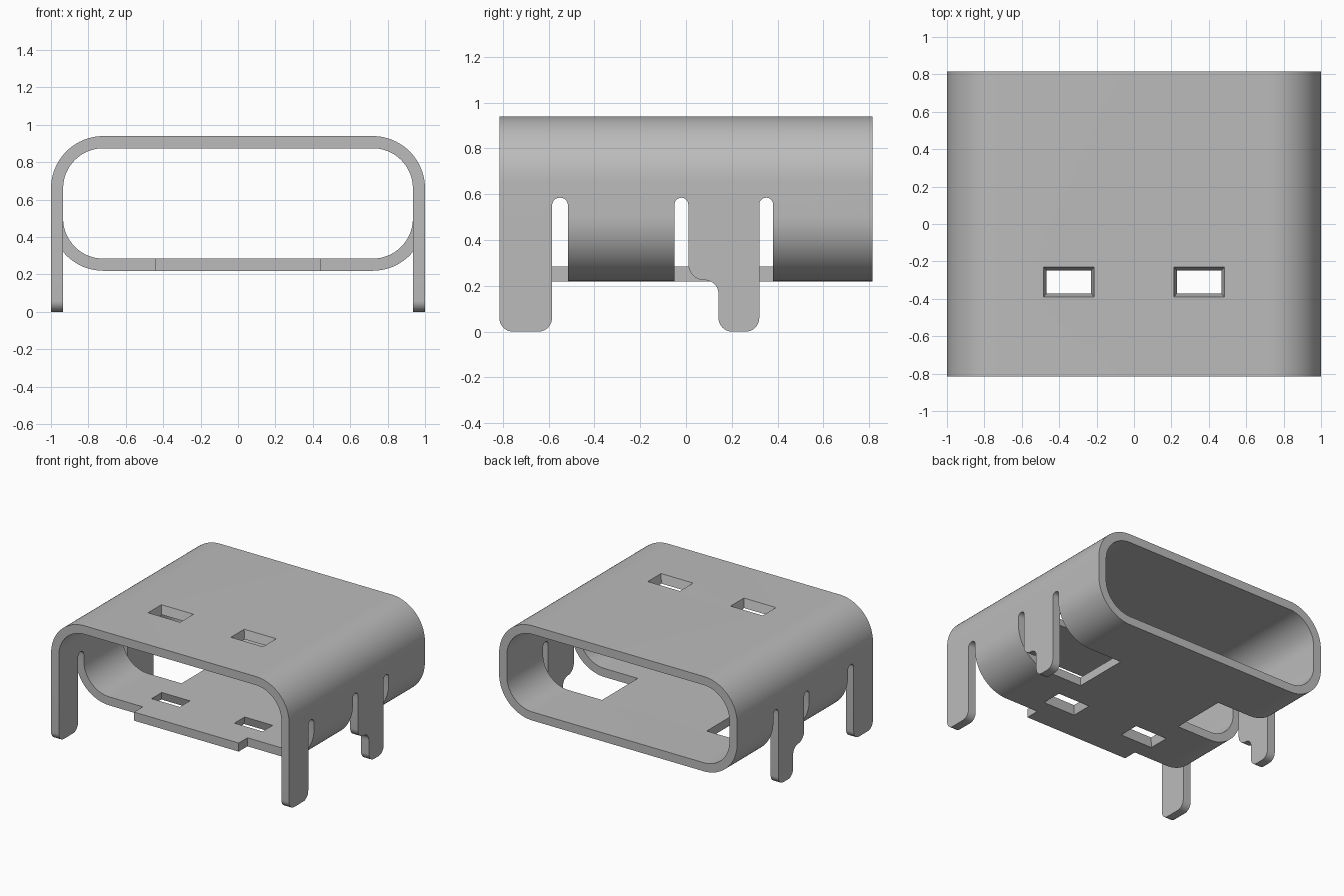
import bpy, bmesh
from math import sin, cos, radians, pi

cube = bpy.data.objects.get("Cube")
if cube:
    bpy.data.objects.remove(cube, do_unlink=True)

# Main dimensions
HALF_DEPTH = 0.815
WALL = 0.065
BASE, TOP = 0.22, 0.94
RADIUS = 0.28
LEG_TOP = 0.53
INNER_X = 0.44

steel = bpy.data.materials.new("steel_grey")
steel.use_nodes = True
colour = (0.5, 0.5, 0.5, 1)
steel.diffuse_color = colour
bsdf = next(n for n in steel.node_tree.nodes if n.type == 'BSDF_PRINCIPLED')
bsdf.inputs["Base Color"].default_value = colour


def arc(cx, cy, r, a0, a1, n=10):
    """Points along a circular arc, angles in degrees."""
    pts = []
    for i in range(n + 1):
        a = radians(a0 + (a1 - a0) * i / n)
        pts.append((cx + r * cos(a), cy + r * sin(a)))
    return pts


def finish(bm, name):
    bmesh.ops.recalc_face_normals(bm, faces=bm.faces)
    mesh = bpy.data.meshes.new(name)
    bm.to_mesh(mesh)
    bm.free()
    obj = bpy.data.objects.new(name, mesh)
    bpy.context.collection.objects.link(obj)
    mesh.materials.append(steel)
    return obj


def plate(name, outline, x0, x1):
    """Extrude a (y, z) outline from x0 to x1."""
    bm = bmesh.new()
    face = bm.faces.new([bm.verts.new((x0, y, z)) for y, z in outline])
    ext = bmesh.ops.extrude_face_region(bm, geom=[face])
    verts = [v for v in ext["geom"] if isinstance(v, bmesh.types.BMVert)]
    bmesh.ops.translate(bm, verts=verts, vec=(x1 - x0, 0, 0))
    return finish(bm, name)


def frustum(name, x, y, z0, size0, z1, size1):
    """Tapered block for a window with sloping sides."""
    bm = bmesh.new()
    rings = []
    for z, (w, d) in ((z0, size0), (z1, size1)):
        rings.append([bm.verts.new((x + sx * w / 2, y + sy * d / 2, z))
                      for sx, sy in ((-1, -1), (1, -1), (1, 1), (-1, 1))])
    bm.faces.new(rings[0])
    bm.faces.new(rings[1])
    for i in range(4):
        j = (i + 1) % 4
        bm.faces.new((rings[0][i], rings[0][j], rings[1][j], rings[1][i]))
    return finish(bm, name)


def rounded_section(inset):
    """Rounded rectangle in the (x, z) plane."""
    r = RADIUS - inset
    cx = 1 - RADIUS
    lo, hi = BASE + RADIUS, TOP - RADIUS
    pts = []
    for x, z, a in ((cx, hi, 0), (-cx, hi, 90), (-cx, lo, 180), (cx, lo, 270)):
        pts += arc(x, z, r, a, a + 90, 20)
    return pts


# Shell: a rounded tube open at both ends
bm = bmesh.new()
loops = []
for inset in (0, WALL):
    for y in (-HALF_DEPTH, HALF_DEPTH):
        loops.append([bm.verts.new((x, y, z)) for x, z in rounded_section(inset)])
out_f, out_b, in_f, in_b = loops
count = len(out_f)
for a, b in ((out_f, out_b), (out_b, in_b), (in_b, in_f), (in_f, out_f)):
    for i in range(count):
        j = (i + 1) % count
        bm.faces.new((a[i], a[j], b[j], b[i]))
shell = finish(bm, "shell")

cutters = []


def slot_top(y0, y1):
    r = (y1 - y0) / 2
    return arc((y0 + y1) / 2, 0.585 - r, r, 0, 180)


# Openings beside the legs, with round-topped slots
front_opening = ([(-0.9, 0.1), (-0.515, 0.1)] + slot_top(-0.585, -0.515)
                 + [(-0.585, LEG_TOP), (-0.9, LEG_TOP)])
middle_opening = ([(-0.05, 0.1), (0.38, 0.1)] + slot_top(0.32, 0.38)
                  + [(0.32, LEG_TOP), (0.01, LEG_TOP)] + slot_top(-0.05, 0.01))
for side in (-1, 1):
    for outline in (front_opening, middle_opening):
        cutters.append(plate("opening_cutter", outline, side * INNER_X, side * 1.2))

# Front edge of the floor tongue
cutters.append(plate("tongue_cutter",
                     [(-0.9, 0.1), (-0.62, 0.1), (-0.62, 0.4), (-0.9, 0.4)], -0.5, 0.5))

# Tapered windows through the roof and floor
wide, narrow = (0.272, 0.162), (0.235, 0.12)
for x in (-0.348, 0.348):
    cutters.append(frustum("roof_window_cutter", x, -0.31,
                           TOP + 0.004, wide, TOP - WALL - 0.004, narrow))
    cutters.append(frustum("floor_window_cutter", x, -0.31,
                           BASE - 0.004, wide, BASE + WALL + 0.004, narrow))

bpy.context.view_layer.objects.active = shell
for cutter in cutters:
    mod = shell.modifiers.new("cut", 'BOOLEAN')
    mod.operation = 'DIFFERENCE'
    mod.solver = 'EXACT'
    mod.object = cutter
    bpy.ops.object.modifier_apply(modifier=mod.name)
    bpy.data.objects.remove(cutter, do_unlink=True)

# Legs: straight tabs continuing the side walls
FOOT = 0.06
front_leg = ([(-HALF_DEPTH, LEG_TOP)]
             + arc(-HALF_DEPTH + FOOT, FOOT, FOOT, 180, 270)
             + arc(-0.585 - FOOT, FOOT, FOOT, 270, 360) + [(-0.585, LEG_TOP)])
middle_leg = ([(0.01, LEG_TOP)] + arc(0.08, 0.295, 0.07, 180, 270)
              + arc(0.082, 0.165, 0.06, 90, 0)
              + arc(0.142 + FOOT, FOOT, FOOT, 180, 270)
              + arc(0.32 - FOOT, FOOT, FOOT, 270, 360) + [(0.32, LEG_TOP)])
parts = [shell]
for side, label in ((1, "left"), (-1, "right")):
    for name, outline in (("front_leg", front_leg), ("middle_leg", middle_leg)):
        parts.append(plate(f"{name}_{label}", outline, side * (1 - WALL), side))

# Smooth curves, crisp edges
bpy.ops.object.select_all(action='DESELECT')
for part in parts:
    part.select_set(True)
bpy.context.view_layer.objects.active = shell
bpy.ops.object.shade_smooth_by_angle(angle=radians(30))
